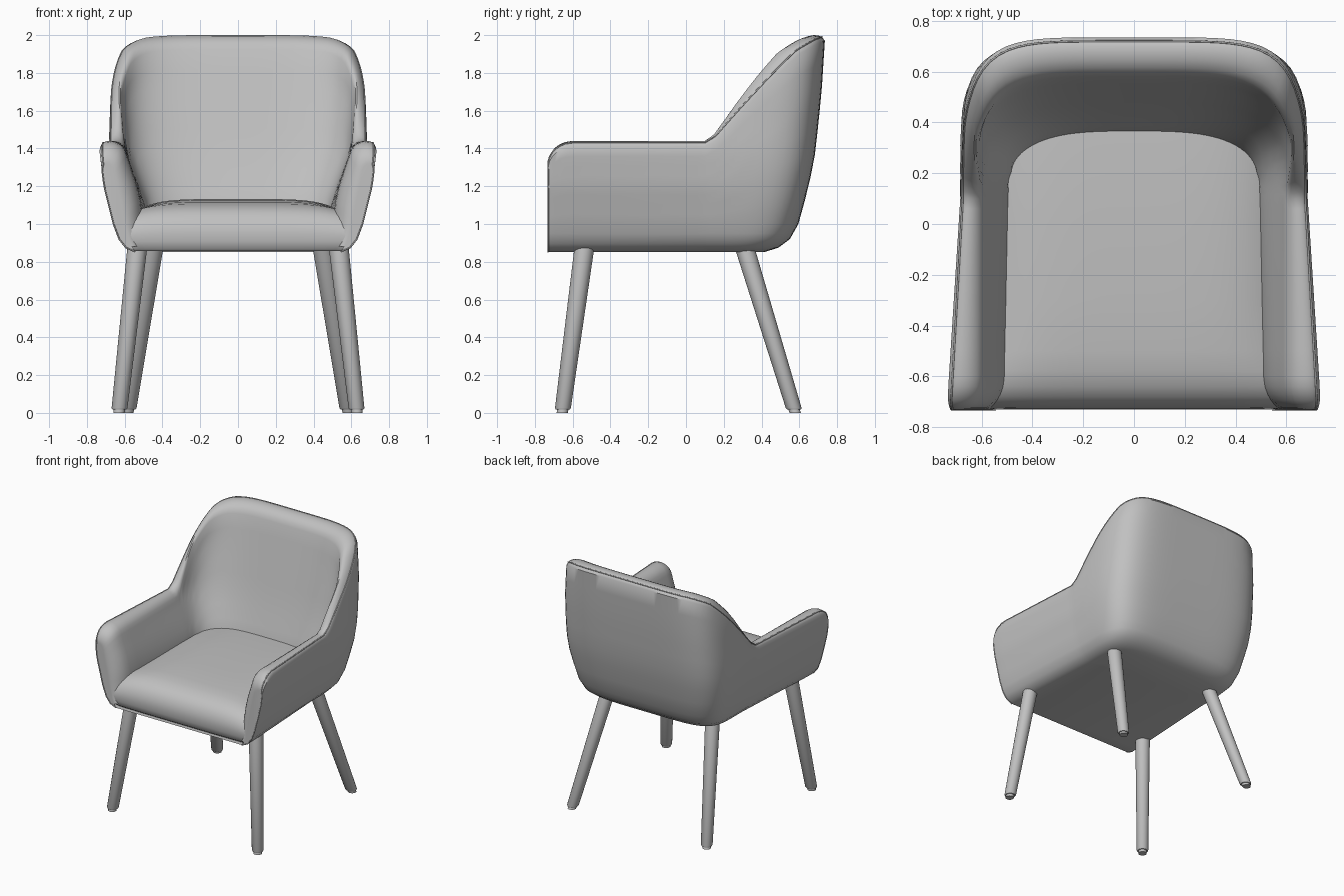
import bpy, bmesh, math
from mathutils import Vector

if "Cube" in bpy.data.objects:
    bpy.data.objects.remove(bpy.data.objects["Cube"])

grey = bpy.data.materials.new("warm grey")
grey.diffuse_color = (0.53, 0.53, 0.53, 1)
grey.use_nodes = True
grey.node_tree.nodes["Principled BSDF"].inputs["Base Color"].default_value = grey.diffuse_color


def finish(name, bm, angle=40):
    bmesh.ops.recalc_face_normals(bm, faces=bm.faces[:])
    me = bpy.data.meshes.new(name)
    bm.to_mesh(me)
    bm.free()
    ob = bpy.data.objects.new(name, me)
    bpy.context.collection.objects.link(ob)
    me.materials.append(grey)
    bpy.ops.object.select_all(action='DESELECT')
    ob.select_set(True)
    bpy.context.view_layer.objects.active = ob
    bpy.ops.object.shade_smooth_by_angle(angle=math.radians(angle))
    return ob


def loft(bm, rows, closed=False):
    vs = [[bm.verts.new(p) for p in r] for r in rows]
    for a, b in zip(vs, vs[1:]):
        n = len(a)
        for j in range(n if closed else n - 1):
            k = (j + 1) % n
            bm.faces.new((a[j], a[k], b[k], b[j]))
    return vs


def table(rows, key):
    """Piecewise linear lookup on the first column."""
    if key <= rows[0][0]:
        return rows[0][1:]
    for a, b in zip(rows, rows[1:]):
        if key <= b[0]:
            f = (key - a[0]) / (b[0] - a[0])
            return tuple(p + (q - p) * f for p, q in zip(a[1:], b[1:]))
    return rows[-1][1:]


# Shell dimensions: height, half width at front, half width at back, back y
FRONT, CORNER = -0.73, 0.1
OUTER = [(.853, .55, .50, .42), (.875, .60, .555, .49), (.92, .635, .595, .55),
         (1.0, .665, .625, .595), (1.2, .715, .67, .65), (1.38, .737, .685, .685),
         (1.7, .737, .675, .718), (2.0, .737, .645, .737)]
INNER = [(.88, .50, .48, .33), (1.1, .515, .495, .355), (1.2, .535, .525, .39),
         (1.4, .60, .60, .45), (1.7, .62, .632, .525), (2.0, .62, .61, .60)]
# Rim height by y
RIM = [(.1, 1.44), (.16, 1.475), (.25, 1.575), (.45, 1.80), (.57, 1.93),
       (.66, 1.985), (.70, 2.0)]


def plan(dims, n, kind, val):
    """Point on the U-shaped plan: straight arm, then superellipse back."""
    wf, wb, yb = dims
    if kind == "arm":
        return Vector((wf + (wb - wf) * (val - FRONT) / (CORNER - FRONT), val, 0))
    c, s = math.cos(val), math.sin(val)
    r = (abs(c) ** n + abs(s) ** n) ** (-1 / n)
    return Vector((wb * r * c, CORNER + (yb - CORNER) * r * s, 0))


def section(kind, val):
    """Cross-section from outer bottom over the rim to inner bottom."""
    e = 0
    if kind == "arm":
        q = min(1, max(0, (-.60 - val) / .13))
        e = 1 - math.sqrt(1 - q * q)
    zt = table(RIM, plan((.65, .65, .70), 5, kind, val).y)[0] - .12 * e

    def out(z):
        p = plan(table(OUTER, z), 5.3, kind, val)
        return Vector((p.x - .006 * e, p.y, z))

    def inn(z):
        p = plan(table(INNER, z), 3 + 1.5 * max(0, z - 1.1), kind, val)
        p.z = z
        return p.lerp(out(z), .62 * e)

    top, low = zt - .03, zt - .075 + .025 * e
    pts = [out(z) for z in (.853, .862, .875, .895, .92, .95)]
    pts += [out(1 + (top - 1) * i / 8) for i in range(9)]
    a, b = out(top), inn(low)
    for f, d in ((.10, .009), (.22, .002), (.38, 0), (.58, .006), (.78, .022), (.92, .046)):
        p = a.lerp(b, f)
        p.z = zt - d * (1 - .4 * e)
        pts.append(p)
    pts += [inn(low + (.88 - low) * i / 10) for i in range(11)]
    return pts


# Upholstered shell: arms and back in one sweep
stations = [("arm", y) for y in (-.73, -.7295, -.728, -.724, -.717, -.707, -.693, -.67,
                                 -.64, -.60, -.5, -.3, -.1, 0, .06)]
stations += [("back", math.pi / 2 * i / 32) for i in range(33)]
half = [section(*s) for s in stations]
for p in half[-1]:
    p.x = 0
rows = half + [[Vector((-p.x, p.y, p.z)) for p in r] for r in reversed(half[:-1])]
bm = bmesh.new()
grid = loft(bm, rows)
bm.faces.new(grid[0])
bm.faces.new(grid[-1])
bm.faces.new([r[0] for r in grid])
finish("shell", bm)

# Seam piping along the outer rim and down the arm fronts
EDGE = 15
path = rows[0][:EDGE] + [r[EDGE] for r in rows] + rows[-1][:EDGE][::-1]
cu = bpy.data.curves.new("seam_piping", 'CURVE')
cu.dimensions = '3D'
cu.bevel_depth = .004
cu.bevel_resolution = 2
sp = cu.splines.new('POLY')
sp.points.add(len(path) - 1)
for pt, p in zip(sp.points, path):
    pt.co = (*p, 1)
cu.materials.append(grey)
piping = bpy.data.objects.new("seam_piping", cu)
bpy.context.collection.objects.link(piping)
bpy.ops.object.select_all(action='DESELECT')
piping.select_set(True)
bpy.context.view_layer.objects.active = piping
bpy.ops.object.convert(target='MESH')

# Seat cushion: side profile swept across, drooping and flaring towards the arm fronts
PROFILE = [(-.70, .856), (-.717, .87), (-.726, .91), (-.729, .95), (-.723, .99),
           (-.706, 1.03), (-.68, 1.062), (-.64, 1.088), (-.58, 1.107), (-.5, 1.117),
           (-.3, 1.127), (0, 1.132), (.25, 1.132), (.40, 1.125), (.40, 1.0), (.25, .90)]
bm = bmesh.new()
rows = []
for i in range(33):
    u = -1 + i / 16
    droop = abs(u) ** 5
    row = []
    for y, z in PROFILE:
        flare = min(1, max(0, (-.45 - y) / .2)) * min(1, (z - .85) / .1)
        row.append((u * (.54 + .085 * flare), y + .004 * droop,
                    z - .06 * droop * max(0, (z - .88) / .25)))
    rows.append(row)
grid = loft(bm, rows, closed=True)
bm.faces.new(grid[0])
bm.faces.new(grid[-1])
finish("seat", bm)


# Tapered splayed legs with small floor glides
def leg(name, foot, top):
    rings = []
    for z, r in ((0, .030), (.018, .030), (.018, .037), (.026, .042), (.90, .053)):
        k = z / .86
        x, y = (a + (b - a) * k for a, b in zip(foot, top))
        rings.append([(x + r * math.cos(t), y + r * math.sin(t), z)
                      for t in (math.tau * i / 28 for i in range(28))])
    bm = bmesh.new()
    g = loft(bm, rings, closed=True)
    bm.faces.new(g[0])
    bm.faces.new(g[-1])
    finish(name, bm)


for side, s in (("left", -1), ("right", 1)):
    leg("front_leg_" + side, (s * .63, -.655), (s * .535, -.54))
    leg("back_leg_" + side, (s * .583, .578), (s * .45, .315))
